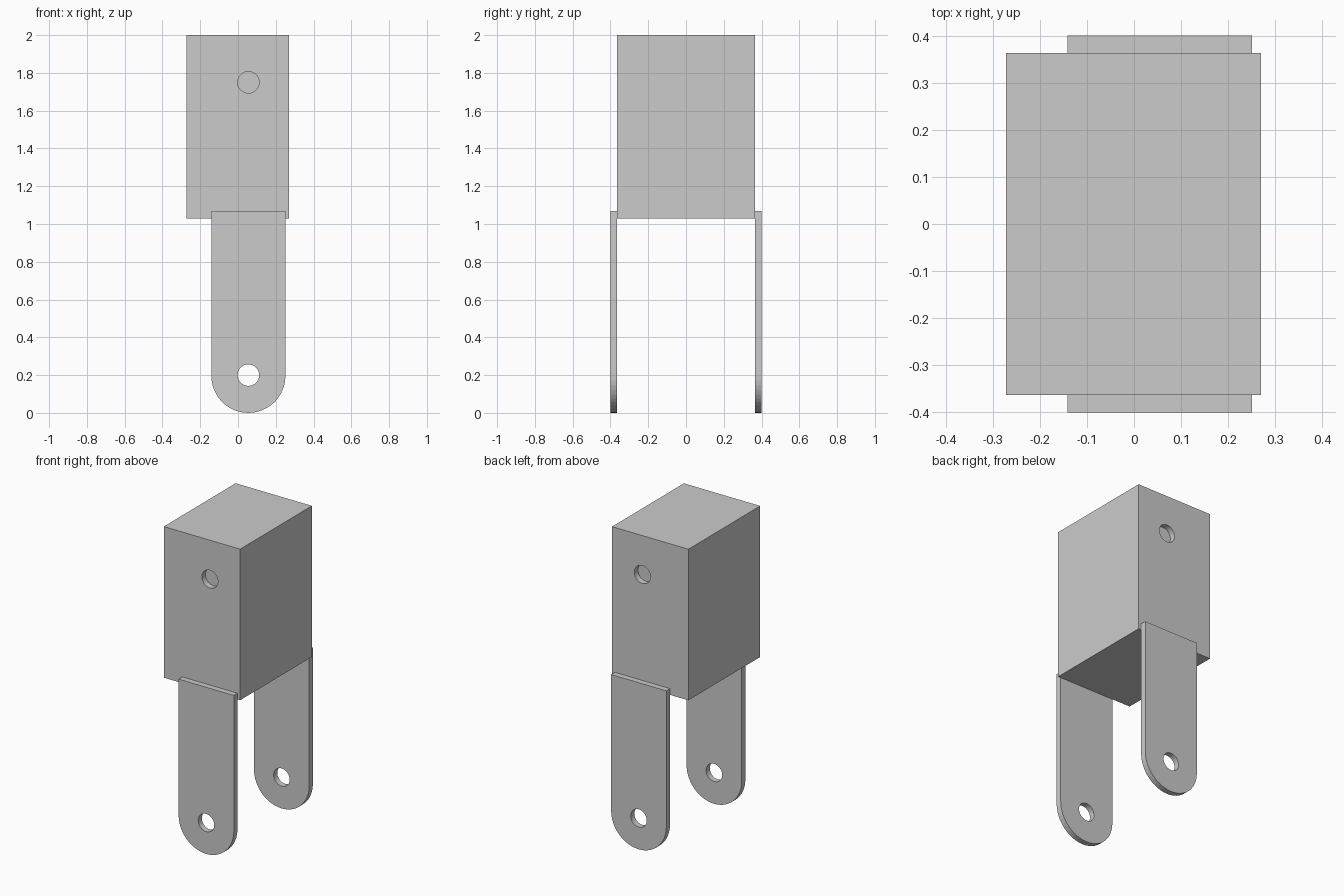
import bpy, bmesh
from math import pi, sin, cos
from mathutils import Matrix

if "Cube" in bpy.data.objects:
    bpy.data.objects.remove(bpy.data.objects["Cube"])

AXIS_X = 0.055          # shared centre line of arms and pivot holes
HOLE_R = 0.057
ARM_R = 0.196
ARM_T = 0.037           # arm thickness, also the recess depth
HALF_Y = 0.364


def add_object(name, bm):
    bmesh.ops.recalc_face_normals(bm, faces=bm.faces)
    mesh = bpy.data.meshes.new(name)
    bm.to_mesh(mesh)
    bm.free()
    obj = bpy.data.objects.new(name, mesh)
    bpy.context.collection.objects.link(obj)
    return obj


def cut(obj, name, z, y, depth):
    # round cutter lying along y
    bm = bmesh.new()
    bmesh.ops.create_cone(bm, cap_ends=True, segments=32, radius1=HOLE_R,
                          radius2=HOLE_R, depth=depth,
                          matrix=Matrix.Translation((AXIS_X, y, z)) @ Matrix.Rotation(pi / 2, 4, 'X'))
    cutter = add_object(name, bm)
    cutter.hide_render = True
    cutter.hide_viewport = False
    cutter.display_type = 'WIRE'
    mod = obj.modifiers.new(name, 'BOOLEAN')
    mod.operation = 'DIFFERENCE'
    mod.solver = 'EXACT'
    mod.object = cutter


# main block
bm = bmesh.new()
bmesh.ops.create_cube(bm, size=1, matrix=Matrix.Translation((-0.001, 0, 1.515))
                      @ Matrix.Diagonal((0.542, 2 * HALF_Y, 0.97, 1)))
block = add_object("block", bm)

for side, label in ((-1, "front"), (1, "back")):
    # shallow round recess in the block face
    cut(block, f"{label}_recess_cutter", 1.75, side * HALF_Y, 2 * ARM_T)

    # round-ended arm with pivot hole
    profile = [(AXIS_X + ARM_R, 1.07), (AXIS_X - ARM_R, 1.07)]
    profile += [(AXIS_X + ARM_R * cos(pi + pi * i / 24),
                 ARM_R + ARM_R * sin(pi + pi * i / 24)) for i in range(25)]
    bm = bmesh.new()
    face = bm.faces.new([bm.verts.new((x, side * HALF_Y, z)) for x, z in profile])
    ext = bmesh.ops.extrude_face_region(bm, geom=[face], use_keep_orig=True)
    bmesh.ops.translate(bm, vec=(0, side * ARM_T, 0),
                        verts=[v for v in ext["geom"] if isinstance(v, bmesh.types.BMVert)])
    arm = add_object(f"{label}_arm", bm)
    cut(arm, f"{label}_pivot_cutter", 0.2, side * (HALF_Y + ARM_T / 2), 0.1)
